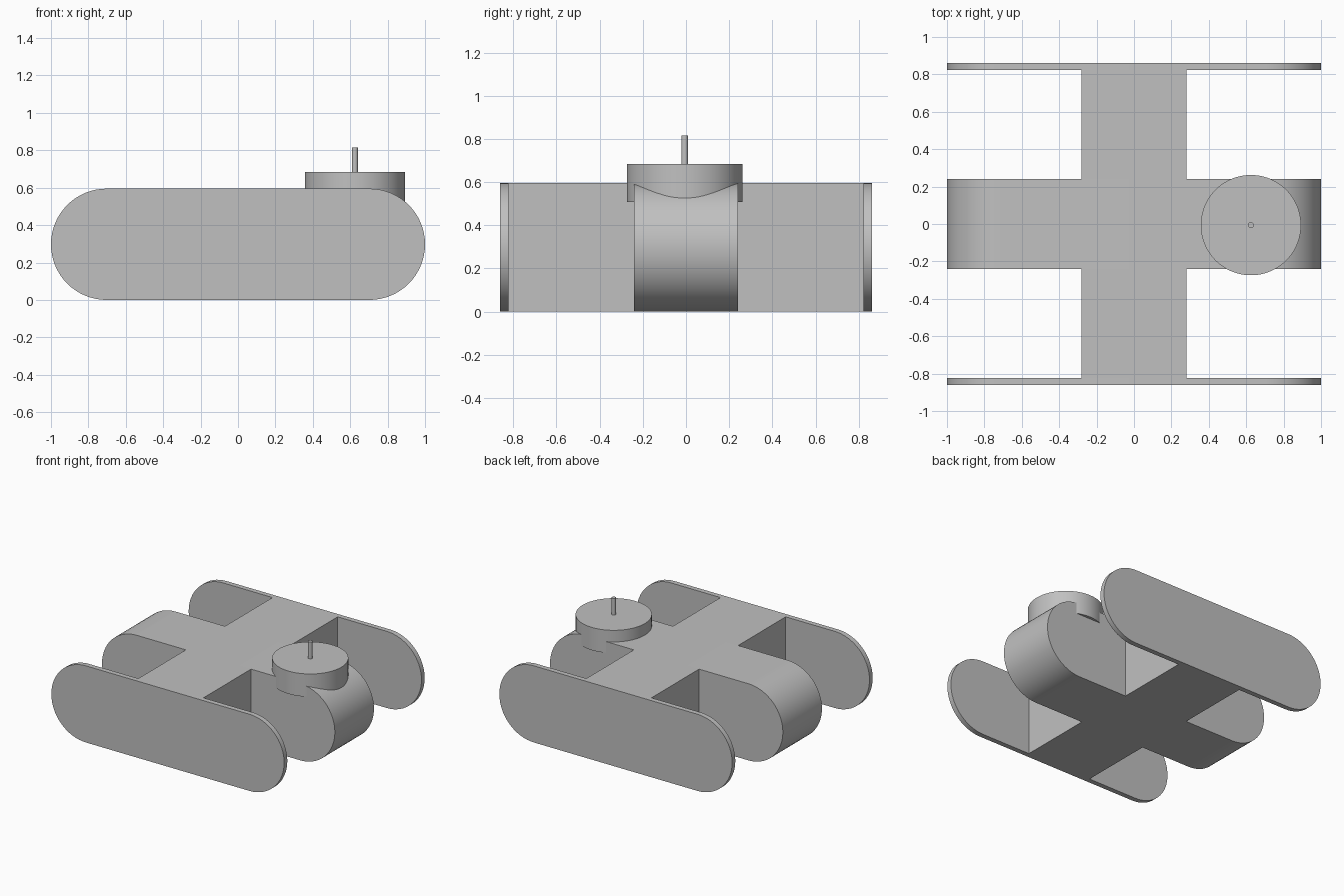
import bpy
import bmesh
import math

cube = bpy.data.objects.get("Cube")
if cube:
    bpy.data.objects.remove(cube, do_unlink=True)

# Main dimensions
HALF_LENGTH = 1.0
HEIGHT = 0.595
RADIUS = HEIGHT / 2
HULL_Y = 0.24
PLATE_IN, PLATE_OUT = 0.823, 0.862
BAR_X = 0.28

# Single grey finish
grey = bpy.data.materials.new("plain grey")
grey.use_nodes = True
colour = (0.53, 0.53, 0.53, 1)
grey.diffuse_color = colour
grey.node_tree.nodes["Principled BSDF"].inputs["Base Color"].default_value = colour


def finish(name, bm):
    """Turn a bmesh into a shaded, coloured object."""
    bmesh.ops.recalc_face_normals(bm, faces=bm.faces)
    mesh = bpy.data.meshes.new(name)
    bm.to_mesh(mesh)
    bm.free()
    mesh.materials.append(grey)
    obj = bpy.data.objects.new(name, mesh)
    bpy.context.collection.objects.link(obj)
    bpy.ops.object.select_all(action='DESELECT')
    obj.select_set(True)
    bpy.context.view_layer.objects.active = obj
    bpy.ops.object.shade_smooth_by_angle(angle=math.radians(30))
    return obj


def extrude_profile(name, profile, y0, y1):
    """Extrude an x-z outline along y."""
    bm = bmesh.new()
    face = bm.faces.new([bm.verts.new((x, y0, z)) for x, z in profile])
    result = bmesh.ops.extrude_face_region(bm, geom=[face], use_keep_orig=True)
    moved = [v for v in result["geom"] if isinstance(v, bmesh.types.BMVert)]
    bmesh.ops.translate(bm, verts=moved, vec=(0, y1 - y0, 0))
    return finish(name, bm)


def cylinder(name, x, y, radius, z0, z1, sides):
    bm = bmesh.new()
    bmesh.ops.create_cone(bm, cap_ends=True, segments=sides,
                          radius1=radius, radius2=radius, depth=z1 - z0)
    bmesh.ops.translate(bm, verts=bm.verts, vec=(x, y, (z0 + z1) / 2))
    return finish(name, bm)


# Round-ended outline shared by the hull and both side plates
STEPS = 32
stadium = []
for side in (1, -1):
    for i in range(STEPS + 1):
        a = side * math.pi / 2 * -1 + math.pi * i / STEPS
        stadium.append((side * (HALF_LENGTH - RADIUS) + RADIUS * math.cos(a),
                        RADIUS + RADIUS * math.sin(a)))

extrude_profile("central_hull", stadium, -HULL_Y, HULL_Y)

# Crossbars joining the hull to the side plates
bar = [(-BAR_X, 0), (BAR_X, 0), (BAR_X, HEIGHT), (-BAR_X, HEIGHT)]
for side, word in ((-1, "front"), (1, "back")):
    extrude_profile(word + "_plate", stadium, side * PLATE_IN, side * PLATE_OUT)
    extrude_profile(word + "_crossbar", bar, side * HULL_Y, side * PLATE_IN)

# Drum and pin near one end of the hull
DRUM_X, DRUM_Y = 0.625, -0.006
cylinder("drum", DRUM_X, DRUM_Y, 0.268, 0.508, 0.685, 96)
cylinder("pin", DRUM_X, DRUM_Y, 0.016, 0.68, 0.815, 24)
